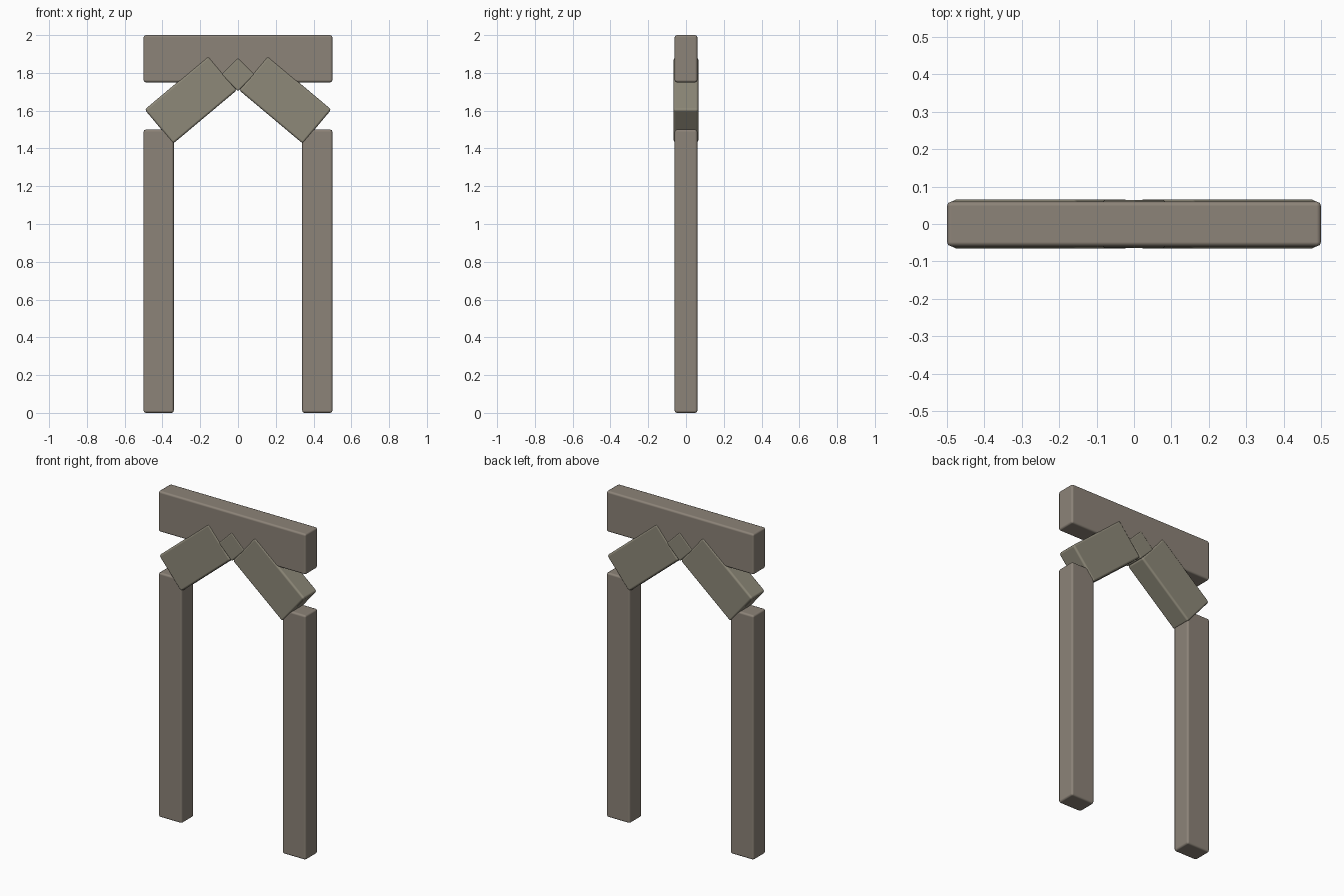
import bpy
from math import radians

if "Cube" in bpy.data.objects:
    bpy.data.objects.remove(bpy.data.objects["Cube"])


def material(name, rgb):
    mat = bpy.data.materials.new(name)
    mat.diffuse_color = (*rgb, 1)
    mat.use_nodes = True
    mat.node_tree.nodes["Principled BSDF"].inputs["Base Color"].default_value = mat.diffuse_color
    return mat


brown_stone = material("brown_stone", (0.264, 0.228, 0.188))
olive_stone = material("olive_stone", (0.27, 0.25, 0.19))


def block(name, size, loc, mat, angle=0.0, bevel=0.012):
    """Box with softened edges, tilted about the y axis."""
    bpy.ops.mesh.primitive_cube_add(size=1, location=loc)
    ob = bpy.context.object
    ob.name = name
    ob.scale = size
    bpy.ops.object.transform_apply(location=False, rotation=False, scale=True)
    ob.rotation_euler = (0, radians(angle), 0)
    ob.data.materials.append(mat)
    mod = ob.modifiers.new("soft_edge", 'BEVEL')
    mod.width = bevel
    mod.segments = 2
    mod.harden_normals = True
    bpy.ops.object.shade_smooth()
    return ob


# Top beam
block("lintel", (1.0, 0.12, 0.25), (0, 0, 1.875), brown_stone)

# Posts and sloping braces, one pair per side
for side, s in (("left", -1), ("right", 1)):
    block(side + "_post", (0.16, 0.12, 1.5), (s * 0.42, 0, 0.75), brown_stone)
    block(side + "_brace", (0.44, 0.13, 0.235), (s * 0.25, 0, 1.657), olive_stone, s * 40)

# Small diamond keystone between the braces
block("keystone", (0.125, 0.128, 0.125), (0, 0, 1.791), olive_stone, 45, 0.008)
